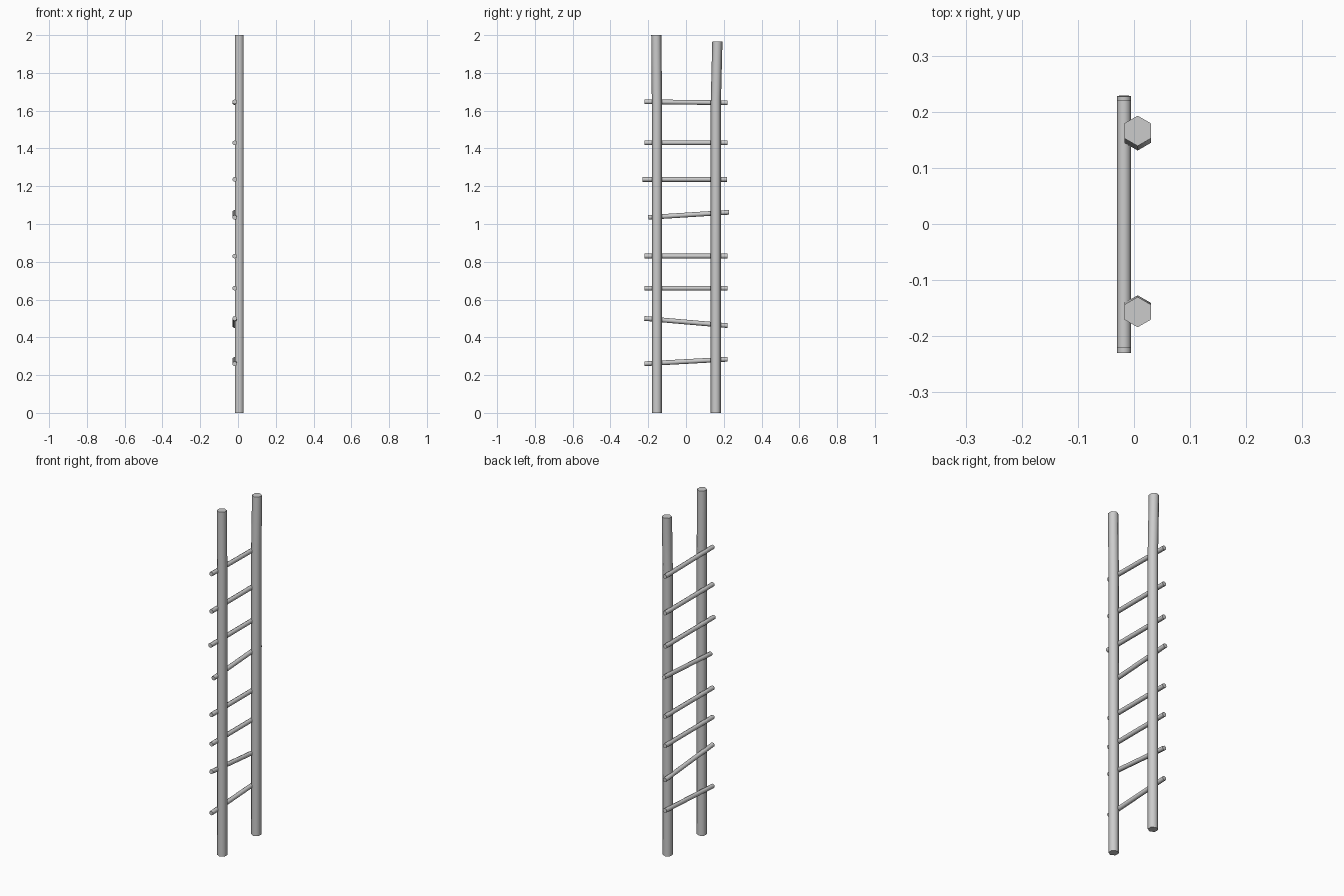
import bpy, bmesh, math
from mathutils import Vector, Matrix

cube = bpy.data.objects.get("Cube")
if cube:
    bpy.data.objects.remove(cube, do_unlink=True)

grey = bpy.data.materials.new("plain_grey")
grey.use_nodes = True
grey.diffuse_color = (0.6, 0.6, 0.6, 1)
grey.node_tree.nodes["Principled BSDF"].inputs["Base Color"].default_value = (0.6, 0.6, 0.6, 1)


def stick(name, path, radius, sides, across, turn):
    """Sweep a regular polygon along a path; 'across' is the ring's plane."""
    bm = bmesh.new()
    rings = []
    for point in path:
        ring = []
        for i in range(sides):
            a = turn + math.tau * i / sides
            offset = Vector((math.cos(a), math.sin(a), 0)) * radius
            ring.append(bm.verts.new(Vector(point) + across @ offset))
        rings.append(ring)
    for low, high in zip(rings, rings[1:]):
        for i in range(sides):
            j = (i + 1) % sides
            bm.faces.new((low[i], low[j], high[j], high[i]))
    bm.faces.new(rings[0][::-1])
    bm.faces.new(rings[-1])
    bmesh.ops.recalc_face_normals(bm, faces=bm.faces[:])
    mesh = bpy.data.meshes.new(name)
    bm.to_mesh(mesh)
    bm.free()
    mesh.materials.append(grey)
    obj = bpy.data.objects.new(name, mesh)
    bpy.context.collection.objects.link(obj)
    bpy.ops.object.select_all(action='DESELECT')
    obj.select_set(True)
    bpy.context.view_layer.objects.active = obj
    bpy.ops.object.shade_smooth_by_angle(angle=math.radians(65))
    return obj


# Upright poles: six-sided, bending slightly near the top
flat = Matrix.Identity(3)
pole_x = 0.0065
for name, y, top_y, height in (("front_pole", -0.154, -0.157, 2.0),
                               ("back_pole", 0.158, 0.166, 1.965)):
    path = [(pole_x, y, 0), (pole_x, y, 1.65), (pole_x, top_y, height)]
    stick(name, path, 0.027, 6, flat, math.pi / 6)

# Rungs: front end y, z and back end y, z, tied on the right of the poles
rungs = [
    (-0.22, 0.26, 0.22, 0.284),
    (-0.22, 0.50, 0.22, 0.462),
    (-0.22, 0.66, 0.22, 0.66),
    (-0.22, 0.83, 0.22, 0.83),
    (-0.20, 1.035, 0.228, 1.062),
    (-0.23, 1.236, 0.218, 1.236),
    (-0.22, 1.43, 0.22, 1.43),
    (-0.22, 1.647, 0.22, 1.642),
]
for n, (y0, z0, y1, z1) in enumerate(rungs, 1):
    start, end = Vector((-0.0178, y0, z0)), Vector((-0.0178, y1, z1))
    tilt = Vector((0, 0, 1)).rotation_difference(end - start).to_matrix()
    stick(f"rung_{n}", [start, end], 0.0125, 8, tilt, 0)
